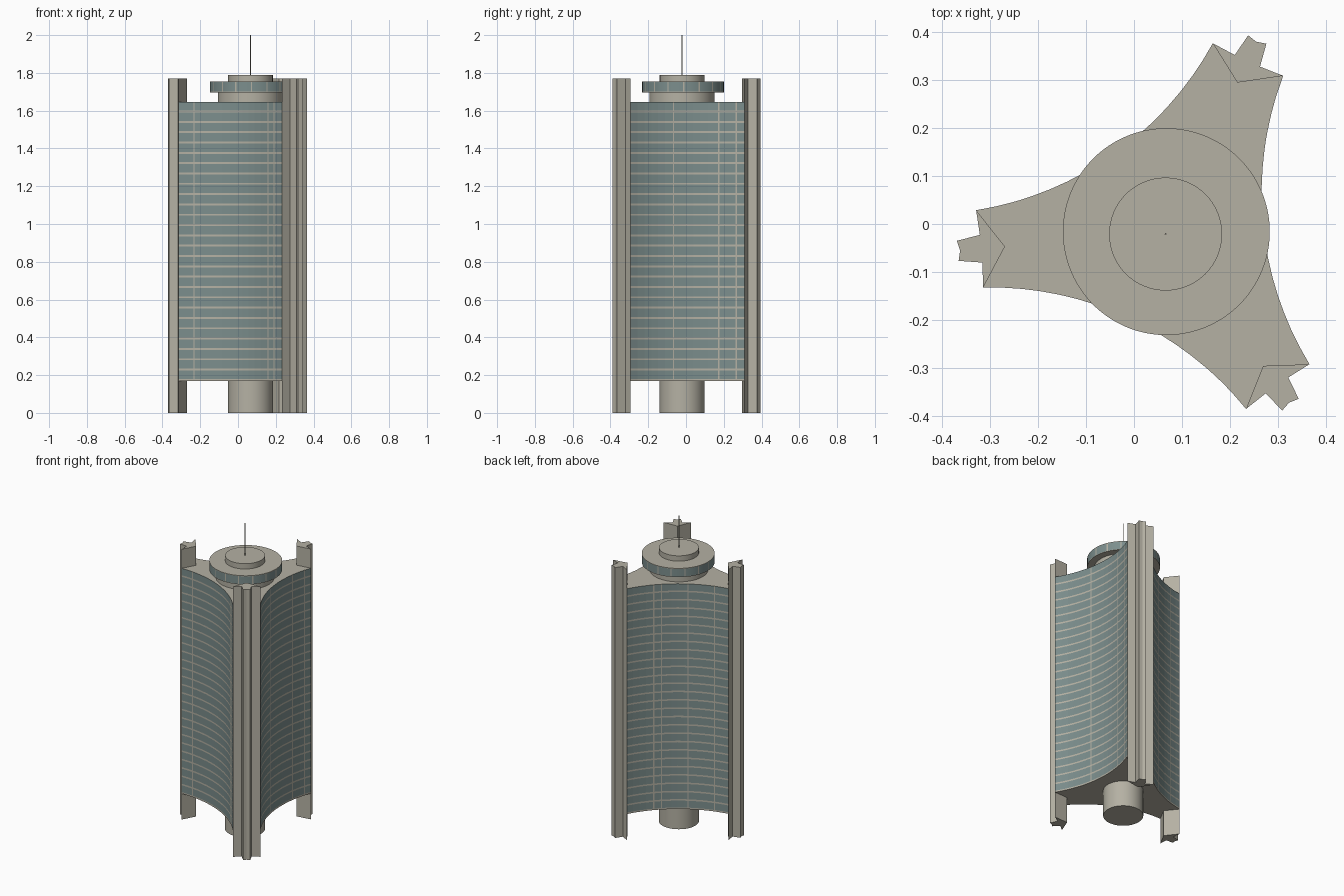
import bpy, bmesh, math
from mathutils import Vector

if "Cube" in bpy.data.objects:
    bpy.data.objects.remove(bpy.data.objects["Cube"])


def material(name, rgb):
    m = bpy.data.materials.new(name)
    m.diffuse_color = (*rgb, 1)
    m.use_nodes = True
    m.node_tree.nodes["Principled BSDF"].inputs["Base Color"].default_value = m.diffuse_color
    return m


STONE = material("warm grey concrete", (0.46, 0.44, 0.37))
GLASS = material("blue grey glass", (0.20, 0.27, 0.265))

BODY_C = Vector((0.072, -0.016))     # centre of the three-armed plan
CORE_C = Vector((0.066, -0.021))     # centre of the round core
ANGLES = [math.radians(185.2 + 120 * k) for k in range(3)]


def polar(angle, u, v):
    """Plan point from radial distance u and sideways distance v."""
    c, s = math.cos(angle), math.sin(angle)
    return BODY_C + Vector((u * c - v * s, u * s + v * c))


def build(name, plan, levels, rule, smooth=False):
    """Extrude a plan through levels; rule(segment, layer) picks the wall material."""
    bm = bmesh.new()
    rings = [[bm.verts.new((p[0], p[1], z)) for p in plan] for z in levels]
    n = len(plan)
    for j in range(len(levels) - 1):
        for i in range(n):
            k = (i + 1) % n
            f = bm.faces.new((rings[j][i], rings[j][k], rings[j + 1][k], rings[j + 1][i]))
            f.material_index = rule(i, j)
            f.smooth = smooth
    bm.faces.new(rings[0][::-1])
    bm.faces.new(rings[-1])
    me = bpy.data.meshes.new(name)
    bm.to_mesh(me)
    bm.free()
    me.materials.append(STONE)
    me.materials.append(GLASS)
    ob = bpy.data.objects.new(name, me)
    bpy.context.collection.objects.link(ob)
    if smooth:
        bpy.ops.object.select_all(action='DESELECT')
        ob.select_set(True)
        bpy.context.view_layer.objects.active = ob
        bpy.ops.object.shade_smooth_by_angle(angle=math.radians(30))
    return ob


def circle(c, r, n):
    return [c + Vector((math.cos(math.tau * i / n), math.sin(math.tau * i / n))) * r
            for i in range(n)]


def stone(i, j):
    return 0


# Three notched corner pylons
PYLON = [(.343, 0), (.396, -.081), (.393, -.029), (.442, -.021), (.437, 0),
         (.442, .021), (.393, .029), (.396, .081)]
for k, a in enumerate(ANGLES):
    build(f"corner_pylon_{k + 1}", [polar(a, u, v) for u, v in PYLON], [0, 1.77], stone)

# Tower body: concave glass walls between the pylons, with floor bands and thin mullions
MULLIONS = [(.125, .83, .9), (.386, .78, .93), (.265, .34, .6, .86)]
SAG, HALF_W = 0.07, 0.0035
plan, glazed = [], []
for k, a in enumerate(ANGLES):
    start = polar(a, .396, .081)
    end = polar(ANGLES[(k + 1) % 3], .396, -.081)
    chord = end - start
    length = chord.length
    inward = Vector((-chord.y, chord.x)) / length
    radius = (length ** 2 / 4 + SAG ** 2) / (2 * SAG)
    plan.append(polar(a, .343, 0))
    glazed.append(0)
    stops = [i / 16 for i in range(17)]
    for m in MULLIONS[k]:
        stops = [s for s in stops if abs(s - m) > .012]
        stops += [m - HALF_W / length, m + HALF_W / length]
    stops.sort()
    for i, t in enumerate(stops):
        d = (t - .5) * length
        sag = math.sqrt(radius ** 2 - d * d) - (radius - SAG)
        plan.append(start + chord * t + inward * sag)
        mid = (t + stops[i + 1]) / 2 if i + 1 < len(stops) else None
        glazed.append(int(mid is not None and all(abs(mid - m) > .003 for m in MULLIONS[k])))

Z0, Z1, FLOORS, BAND = 0.17, 1.645, 27, 0.010
levels = []
for f in range(FLOORS):
    z = Z0 + (Z1 - Z0) * f / FLOORS
    levels += [z, z + BAND]
levels.append(Z1)
build("tower_body", plan, levels, lambda i, j: glazed[i] if j % 2 else 0)

# Round core, stepped crown and mast
build("core_base", circle(CORE_C, .119, 64), [0, Z0], stone, True)
build("crown_drum", circle(CORE_C, .173, 64), [Z1, 1.697], stone, True)
build("crown_glass_ring", circle(Vector((.0675, -.016)), .216, 192), [1.697, 1.701, 1.751, 1.755],
      lambda i, j: int(j == 1 and i % 12 != 0), True)
build("crown_cap", circle(CORE_C, .118, 64), [1.755, 1.79], stone, True)
build("mast", circle(CORE_C, .002, 8), [1.79, 2.0], stone)
